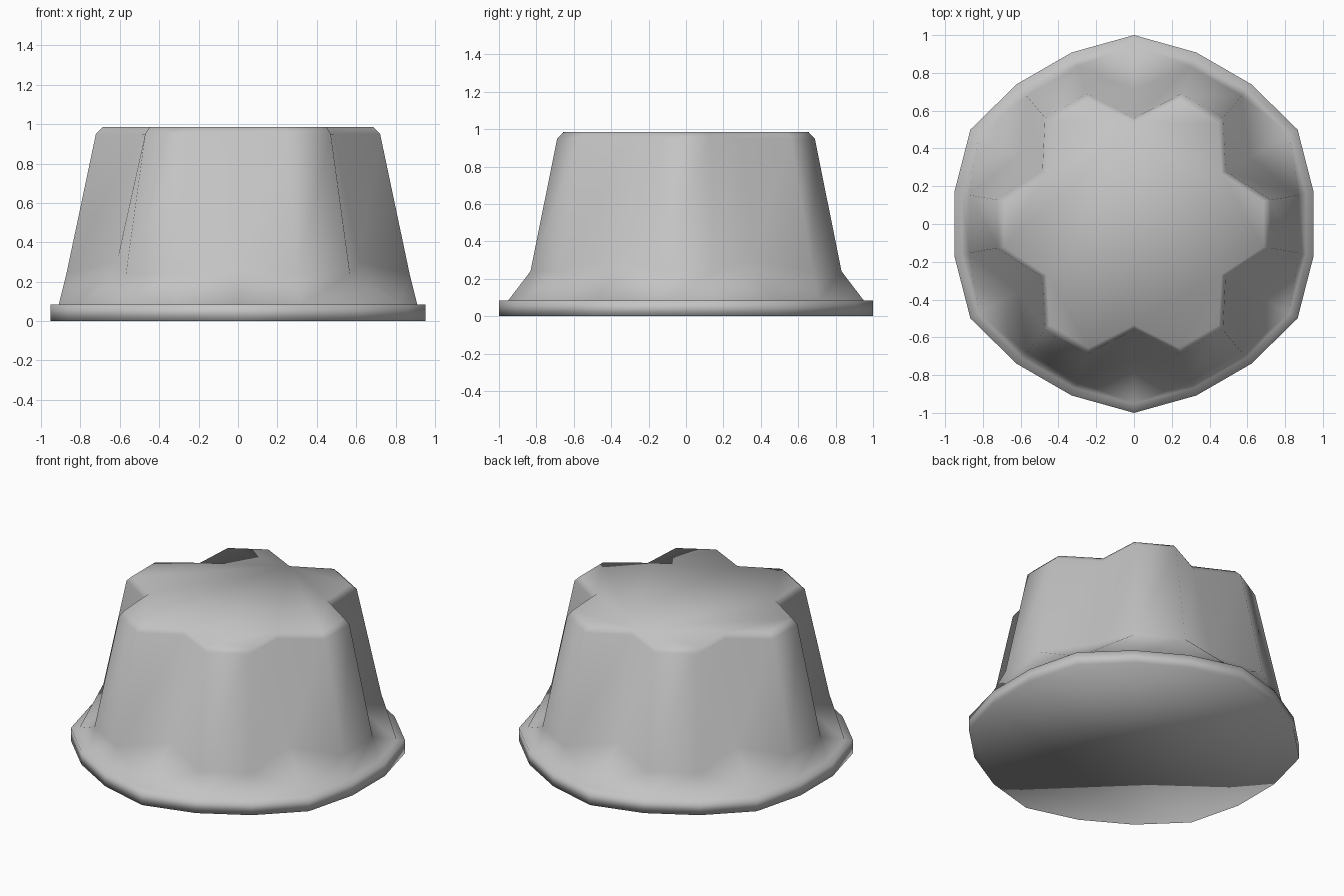
import bpy
import bmesh
from math import cos, sin, radians

cube = bpy.data.objects.get("Cube")
if cube:
    bpy.data.objects.remove(cube, do_unlink=True)

# Single matt grey
grey = bpy.data.materials.new("plain_grey")
grey.use_nodes = True
colour = (0.55, 0.55, 0.55, 1)
grey.diffuse_color = colour
grey.node_tree.nodes["Principled BSDF"].inputs["Base Color"].default_value = colour

SIDES = 18  # six grooves, each followed by a pair of lobe corners

# Rings from bottom to top: lobe radius, lobe height, groove radius, groove height
RINGS = [
    (0.966, 0.0, 1.0, 0.0),       # rim bottom
    (0.966, 0.085, 1.0, 0.085),   # rim top
    (0.924, 0.085, 0.95, 0.085),  # foot of the skirt
    (0.885, 0.24, 0.71, 0.30),    # top of the skirt
    (0.733, 0.95, 0.56, 0.95),    # top of the grip
    (0.697, 0.985, 0.535, 0.985), # cap edge
]


def is_groove(i):
    return i % 3 == 0


def add_ring(bm, lobe_r, lobe_z, groove_r, groove_z):
    ring = []
    for i in range(SIDES):
        a = radians(90 + i * 360 / SIDES)
        r, z = (groove_r, groove_z) if is_groove(i) else (lobe_r, lobe_z)
        ring.append(bm.verts.new((r * cos(a), r * sin(a), z)))
    return ring


bm = bmesh.new()
rings = [add_ring(bm, *r) for r in RINGS]

# Side bands; each skirt panel is split from groove foot to lobe top
for level, (low, high) in enumerate(zip(rings, rings[1:])):
    for i in range(SIDES):
        j = (i + 1) % SIDES
        a, b, c, d = low[i], low[j], high[j], high[i]
        if level == 2 and is_groove(i):
            bm.faces.new((a, b, c))
            bm.faces.new((a, c, d))
        elif level == 2 and is_groove(j):
            bm.faces.new((a, b, d))
            bm.faces.new((b, c, d))
        else:
            bm.faces.new((a, b, c, d))

# Closed underside and cap
bm.faces.new(list(reversed(rings[0])))
bm.faces.new(rings[-1])
for f in bm.faces:
    f.smooth = True

mesh = bpy.data.meshes.new("fluted_knob")
bm.to_mesh(mesh)
bm.free()
mesh.materials.append(grey)
knob = bpy.data.objects.new("fluted_knob", mesh)
bpy.context.collection.objects.link(knob)
